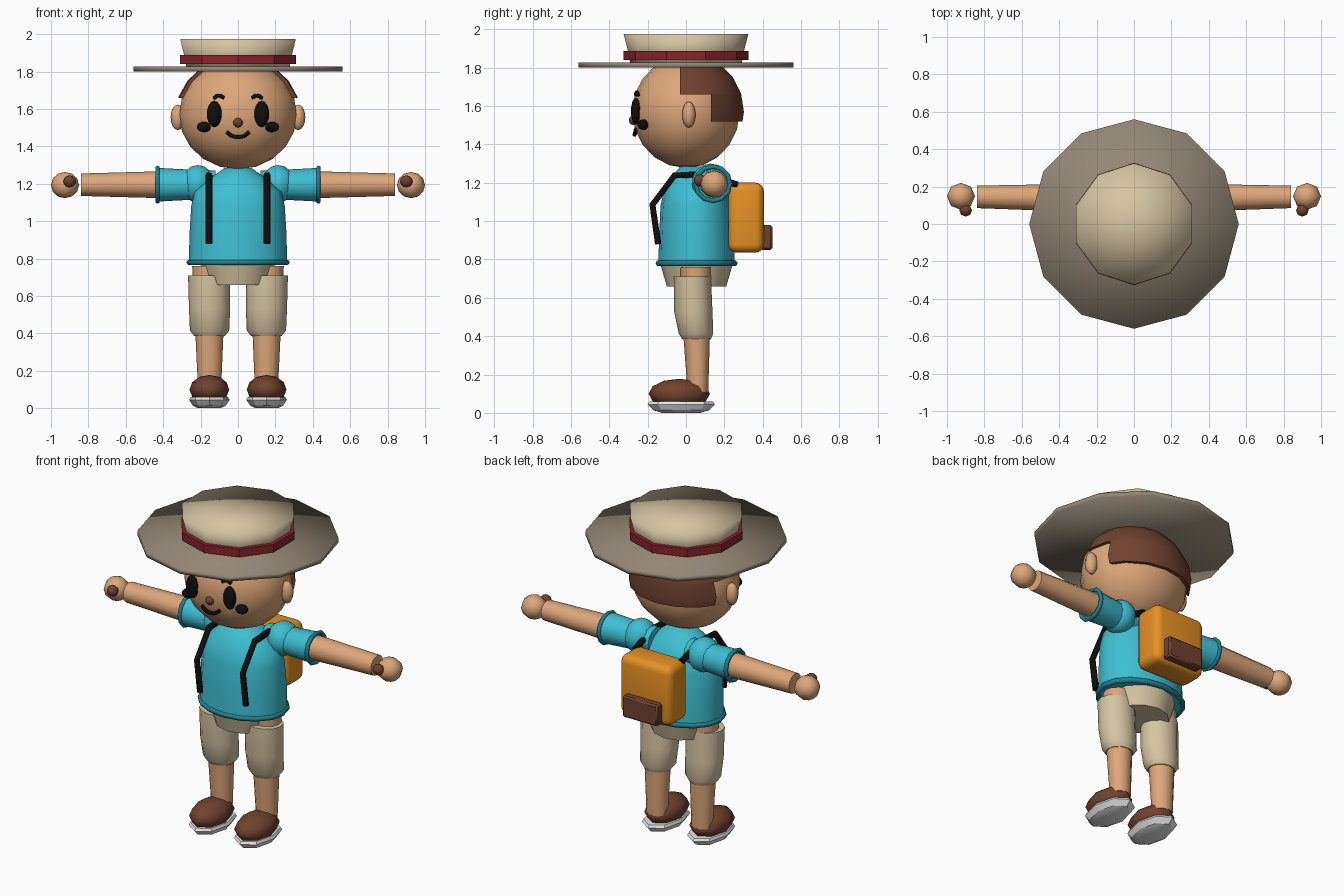
import bpy, bmesh
from math import sin, cos, pi, radians
from mathutils import Vector, Matrix

cube = bpy.data.objects.get("Cube")
if cube:
    bpy.data.objects.remove(cube, do_unlink=True)


def material(name, *rgb):
    """Flat material from 0-255 display values."""
    lin = [((v / 255 + 0.055) / 1.055) ** 2.4 if v > 10 else v / 3295 for v in rgb] + [1]
    m = bpy.data.materials.new(name)
    m.use_nodes = True
    m.diffuse_color = lin
    m.node_tree.nodes["Principled BSDF"].inputs["Base Color"].default_value = lin
    return m


SKIN = material("skin", 222, 167, 122)
TAN = material("tan_cloth", 214, 197, 162)
BRIM = material("brim_grey", 148, 136, 118)
RED = material("band_red", 138, 36, 42)
BLACK = material("black", 14, 14, 14)
BROWN = material("brown", 112, 66, 47)
TEAL = material("shirt_teal", 62, 192, 212)
TRIM = material("trim_dark_teal", 36, 128, 142)
ORANGE = material("pack_orange", 230, 145, 36)
WHITE = material("sole_white", 232, 232, 232)


def finish(name, bm, mat, angle=40):
    """Store a bmesh as an object; edges sharper than the angle stay hard."""
    bmesh.ops.recalc_face_normals(bm, faces=bm.faces)
    me = bpy.data.meshes.new(name)
    bm.to_mesh(me)
    bm.free()
    me.materials.append(mat)
    me.shade_smooth()
    me.set_sharp_from_angle(angle=radians(angle))
    ob = bpy.data.objects.new(name, me)
    bpy.context.collection.objects.link(ob)
    return ob


def loft(name, mat, rings, sides=12, along="z", angle=40, start=90):
    """Skin elliptical rings (t, centre a, centre b, radius a, radius b)."""
    bm = bmesh.new()
    loops = []
    for t, ca, cb, ra, rb in rings:
        loop = []
        for i in range(sides):
            w = radians(start) + 2 * pi * i / sides
            a, b = ca + ra * cos(w), cb + rb * sin(w)
            loop.append(bm.verts.new((a, b, t) if along == "z" else (t, a, b)))
        loops.append(loop)
    for low, high in zip(loops, loops[1:]):
        for i in range(sides):
            j = (i + 1) % sides
            bm.faces.new((low[i], low[j], high[j], high[i]))
    caps = [bm.faces.new(loops[0]), bm.faces.new(loops[-1])]
    bmesh.ops.poke(bm, faces=caps)
    return finish(name, bm, mat, angle)


def ellipsoid_mesh(centre, radii, sides, rings):
    bm = bmesh.new()
    mat = Matrix.Translation(centre) @ Matrix.Diagonal((*radii, 1))
    bmesh.ops.create_uvsphere(bm, u_segments=sides, v_segments=rings, radius=1, matrix=mat)
    return bm


def ball(name, mat, centre, radii, sides=12, rings=8, angle=80):
    return finish(name, ellipsoid_mesh(centre, radii, sides, rings), mat, angle)


def tube(name, mat, points, radius, smooth=False):
    """Round tube through the points."""
    cu = bpy.data.curves.new(name, "CURVE")
    cu.dimensions = "3D"
    cu.bevel_depth = radius
    cu.bevel_resolution = 1
    cu.use_fill_caps = True
    cu.resolution_u = 4
    sp = cu.splines.new("BEZIER" if smooth else "POLY")
    if smooth:
        sp.bezier_points.add(len(points) - 1)
        for p, co in zip(sp.bezier_points, points):
            p.co = co
            p.handle_left_type = p.handle_right_type = "AUTO"
    else:
        sp.points.add(len(points) - 1)
        for p, co in zip(sp.points, points):
            p.co = (*co, 1)
    cu.materials.append(mat)
    ob = bpy.data.objects.new(name, cu)
    bpy.context.collection.objects.link(ob)
    bpy.ops.object.select_all(action="DESELECT")
    ob.select_set(True)
    bpy.context.view_layer.objects.active = ob
    bpy.ops.object.convert(target="MESH")


def ring(name, mat, centre, ra, rb, thick, along, sides=16):
    """Torus-like rolled trim around an axis."""
    bm = bmesh.new()
    grid = []
    for i in range(sides):
        w = 2 * pi * i / sides
        row = []
        for k in range(6):
            q = 2 * pi * k / 6
            a, b, t = (ra + thick * cos(q)) * cos(w), (rb + thick * cos(q)) * sin(w), thick * sin(q)
            off = Vector((a, b, t) if along == "z" else (t, a, b))
            row.append(bm.verts.new(Vector(centre) + off))
        grid.append(row)
    for i in range(sides):
        n = grid[(i + 1) % sides]
        for k in range(6):
            m = (k + 1) % 6
            bm.faces.new((grid[i][k], n[k], n[m], grid[i][m]))
    finish(name, bm, mat, 80)


def rounded_box(name, mat, centre, size, bevel, segments):
    bm = bmesh.new()
    bmesh.ops.create_cube(bm, size=1, matrix=Matrix.Translation(centre) @ Matrix.Diagonal((*size, 1)))
    bmesh.ops.bevel(bm, geom=bm.edges[:], offset=bevel, segments=segments, profile=0.5, affect="EDGES")
    finish(name, bm, mat, 40)


# Head
HEAD = (0, 0, 1.57)
ball("head", SKIN, HEAD, (0.315, 0.28, 0.293), 16, 10)


def hair(name, cuts):
    """Slightly larger head trimmed by planes; the positive side is kept."""
    bm = ellipsoid_mesh(HEAD, (0.334, 0.302, 0.308), 16, 10)
    for co, no in cuts:
        cut = bmesh.ops.bisect_plane(bm, geom=bm.verts[:] + bm.edges[:] + bm.faces[:],
                                     plane_co=co, plane_no=no, clear_inner=True)
        edges = [e for e in cut["geom_cut"] if isinstance(e, bmesh.types.BMEdge)]
        bmesh.ops.edgeloop_fill(bm, edges=edges)
    finish(name, bm, BROWN, 50)


hair("hair_top", [((0, -0.03, 0), (0, 1, 0)), ((0, 0, 1.66), (0, 0, 1))])
hair("hair_back", [((0, 0.13, 0), (0, 1, 0)), ((0, 0, 1.52), (0, 0, 1)), ((0, 0, 1.665), (0, 0, -1))])

# Face
ball("nose", BROWN, (0, -0.272, 1.527), (0.026, 0.026, 0.026), 8, 6)
tube("mouth", BLACK, [(-0.06, -0.262, 1.477), (-0.035, -0.266, 1.457), (0, -0.268, 1.45),
                      (0.035, -0.266, 1.457), (0.06, -0.262, 1.477)], 0.011, True)

# Hat
loft("hat_brim", BRIM, [(1.80, 0, 0, 0.56, 0.56), (1.828, 0, 0, 0.56, 0.56)], 12, angle=180)
loft("hat_crown", TAN, [(1.82, 0, 0, 0.29, 0.29), (1.885, 0, 0, 0.302, 0.302),
                        (1.975, 0, 0, 0.325, 0.325)], 10, angle=180)
loft("hat_band", RED, [(1.84, 0, 0, 0.327, 0.327), (1.888, 0, 0, 0.327, 0.327)], 10, angle=20)

# Torso and hips
loft("shirt", TEAL, [(0.77, 0, 0.055, 0.262, 0.2), (0.92, 0, 0.055, 0.26, 0.195), (1.08, 0, 0.05, 0.25, 0.183),
                     (1.16, 0, 0.05, 0.23, 0.165), (1.23, 0, 0.05, 0.15, 0.125),
                     (1.285, 0, 0.04, 0.07, 0.07)], 16, angle=80)
ring("shirt_hem", TRIM, (0, 0.055, 0.78), 0.26, 0.198, 0.016, "z")
loft("shorts_hips", TAN, [(0.66, 0, 0.055, 0.165, 0.155), (0.78, 0, 0.055, 0.2, 0.19)], 12)

# Backpack
rounded_box("backpack", ORANGE, (0, 0.313, 1.018), (0.35, 0.185, 0.365), 0.045, 4)
rounded_box("backpack_pocket", BROWN, (0, 0.42, 0.915), (0.24, 0.06, 0.13), 0.01, 1)

# Paired parts
for s, side in ((1, "left"), (-1, "right")):
    ball(side + "_ear", SKIN, (s * 0.322, 0.015, 1.555), (0.038, 0.035, 0.068), 8, 8)
    ball(side + "_eye", BLACK, (s * 0.127, -0.262, 1.573), (0.04, 0.025, 0.07))
    ball(side + "_cheek", BLACK, (s * 0.182, -0.223, 1.503), (0.038, 0.03, 0.028))
    tube(side + "_brow", BLACK, [(s * 0.13, -0.25, 1.657), (s * 0.105, -0.256, 1.672),
                                 (s * 0.075, -0.262, 1.66)], 0.011, True)
    # Arm
    ball(side + "_shoulder", TEAL, (s * 0.215, 0.13, 1.2), (0.09, 0.1, 0.1), 12, 8)
    loft(side + "_sleeve", TEAL, [(s * 0.12, 0.12, 1.195, 0.075, 0.075), (s * 0.28, 0.135, 1.195, 0.082, 0.082),
                                  (s * 0.43, 0.14, 1.195, 0.09, 0.09)], 12, "x")
    ring(side + "_cuff", TRIM, (s * 0.43, 0.14, 1.195), 0.09, 0.09, 0.012, "x", 12)
    loft(side + "_arm", SKIN, [(s * 0.3, 0.14, 1.195, 0.075, 0.075), (s * 0.84, 0.145, 1.195, 0.06, 0.06)], 12, "x")
    ball(side + "_hand", SKIN, (s * 0.925, 0.148, 1.193), (0.075, 0.072, 0.07), 8, 6)
    ball(side + "_thumb", BROWN, (s * 0.9, 0.072, 1.213), (0.034, 0.032, 0.032), 8, 6)
    # Strap
    tube(side + "_strap", BLACK, [(s * 0.155, y, z) for y, z in
                                  ((0.27, 1.19), (0.08, 1.245), (-0.06, 1.238), (-0.175, 1.085), (-0.145, 0.88))], 0.019)
    # Leg
    loft(side + "_leg", SKIN, [(0.11, s * 0.152, 0.062, 0.062, 0.054), (0.42, s * 0.153, 0.055, 0.076, 0.07),
                               (0.76, s * 0.16, 0.05, 0.085, 0.08)], 12)
    loft(side + "_shorts_leg", TAN, [(0.385, s * 0.152, 0.055, 0.08, 0.075), (0.415, s * 0.152, 0.052, 0.105, 0.09),
                                     (0.53, s * 0.152, 0.038, 0.11, 0.1), (0.71, s * 0.155, 0.033, 0.112, 0.097)], 12)
    # Shoe
    ball(side + "_shoe", BROWN, (s * 0.153, -0.035, 0.1), (0.106, 0.16, 0.078), 8, 6)
    loft(side + "_sole", WHITE, [(0, s * 0.153, -0.025, 0.06, 0.1), (0.014, s * 0.153, -0.025, 0.088, 0.145),
                                 (0.045, s * 0.153, -0.025, 0.108, 0.175),
                                 (0.06, s * 0.153, -0.025, 0.1, 0.165)], 8, angle=30)
